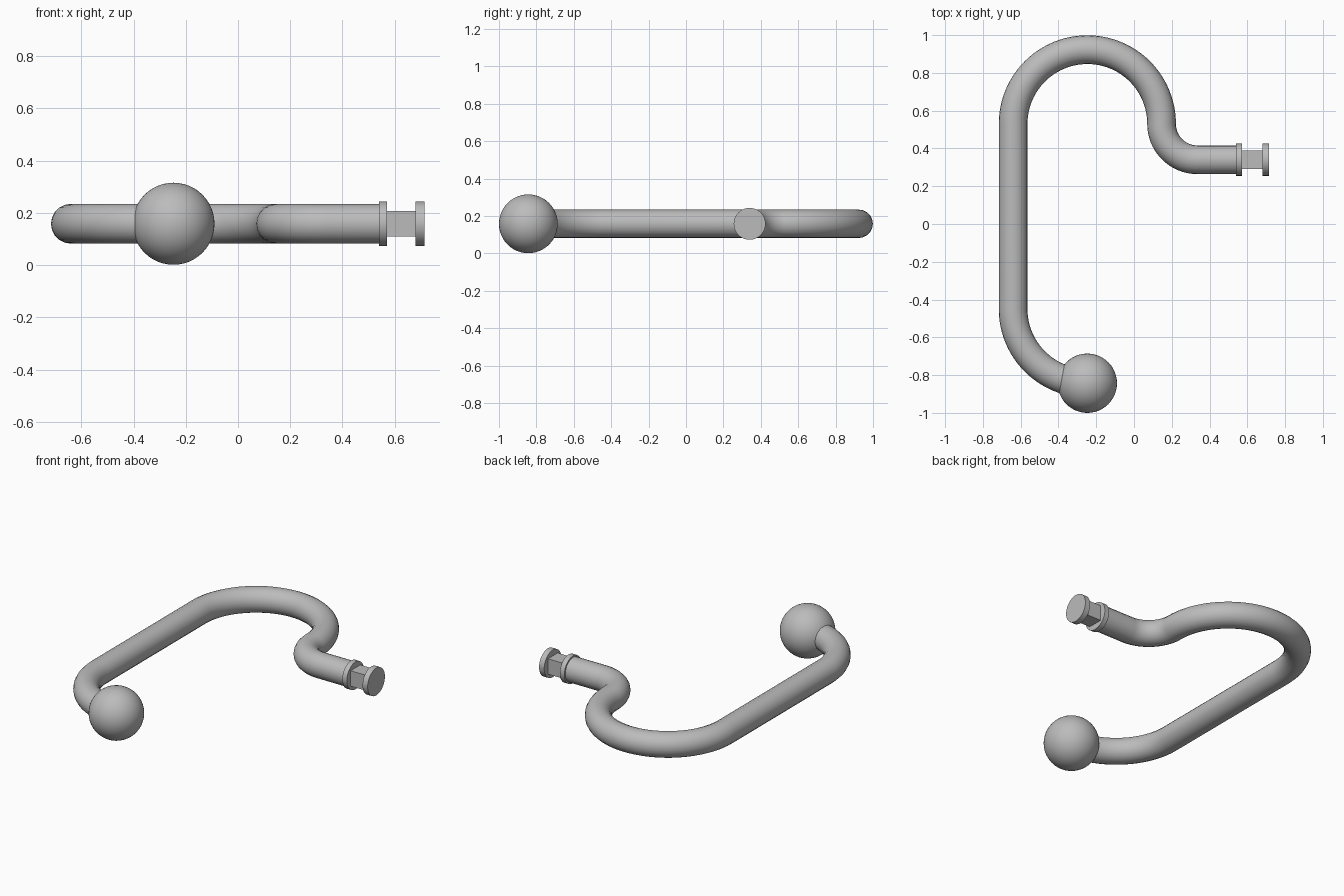
import bpy
from math import cos, sin, pi, radians

cube = bpy.data.objects.get("Cube")
if cube:
    bpy.data.objects.remove(cube, do_unlink=True)

MID_Z = 0.158      # height of the rod's centre line
TUBE_R = 0.076
BEND_R = 0.393     # the two large bends
SMALL_R = 0.19     # reverse bend before the fitting
AXIS_Y = 0.34      # centre line of the end fitting

steel = bpy.data.materials.new("grey_steel")
steel.use_nodes = True
GREY = (0.5, 0.5, 0.5, 1)
steel.diffuse_color = GREY
steel.node_tree.nodes["Principled BSDF"].inputs["Base Color"].default_value = GREY


def finish(name, smooth=True):
    obj = bpy.context.object
    obj.name = name
    obj.data.materials.clear()
    obj.data.materials.append(steel)
    if smooth:
        bpy.ops.object.shade_smooth_by_angle(angle=radians(35))
    return obj


def arc(cx, cy, r, start, end, steps):
    angles = [radians(start + (end - start) * i / steps) for i in range(steps + 1)]
    return [(cx + r * cos(a), cy + r * sin(a), MID_Z) for a in angles]


# Bent rod: quarter bend, long straight, half-turn hook, reverse bend, short straight
path = arc(-0.247, -0.45, BEND_R, 270, 180, 24)
path += arc(-0.247, 0.53, BEND_R, 180, 0, 48)
path += arc(-0.247 + BEND_R + SMALL_R, 0.53, SMALL_R, 180, 270, 20)[1:]
path.append((0.55, AXIS_Y, MID_Z))

curve = bpy.data.curves.new("bent_rod", "CURVE")
curve.dimensions = "3D"
curve.bevel_depth = TUBE_R
curve.bevel_resolution = 8
curve.use_fill_caps = True
spline = curve.splines.new("POLY")
spline.points.add(len(path) - 1)
for point, co in zip(spline.points, path):
    point.co = (*co, 1)
rod = bpy.data.objects.new("bent_rod", curve)
bpy.context.collection.objects.link(rod)
bpy.ops.object.select_all(action="DESELECT")
rod.select_set(True)
bpy.context.view_layer.objects.active = rod
bpy.ops.object.convert(target="MESH")
finish("bent_rod")

# Ball on the front end
bpy.ops.mesh.primitive_uv_sphere_add(segments=48, ring_count=24, radius=0.157,
                                     location=(-0.247, -0.843, MID_Z))
finish("end_ball")

# Round flanges either side of a square neck
for name, x0, x1 in (("inner_flange", 0.54, 0.571), ("outer_flange", 0.679, 0.714)):
    bpy.ops.mesh.primitive_cylinder_add(vertices=48, radius=0.085, depth=x1 - x0,
                                        location=((x0 + x1) / 2, AXIS_Y, MID_Z),
                                        rotation=(0, pi / 2, 0))
    finish(name)

bpy.ops.mesh.primitive_cube_add(size=1, location=(0.625, AXIS_Y, MID_Z))
bpy.context.object.scale = (0.12, 0.096, 0.096)
finish("square_neck", smooth=False)
